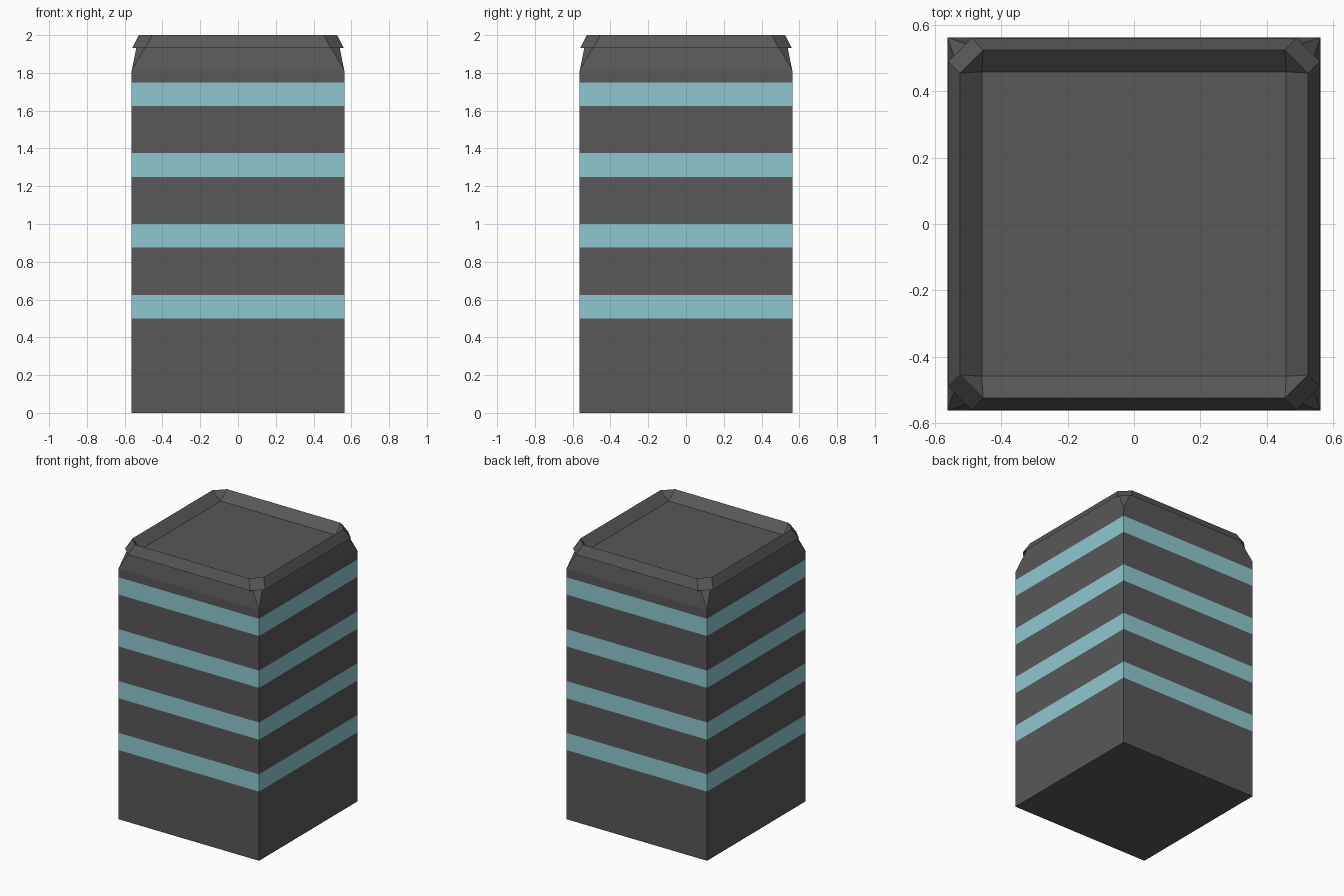
import bpy, bmesh

if "Cube" in bpy.data.objects:
    bpy.data.objects.remove(bpy.data.objects["Cube"])


def material(name, color):
    m = bpy.data.materials.new(name)
    m.diffuse_color = (*color, 1)
    m.use_nodes = True
    m.node_tree.nodes["Principled BSDF"].inputs["Base Color"].default_value = m.diffuse_color
    return m


DARK = material("dark_concrete", (0.10, 0.097, 0.097))
GLASS = material("blue_glass", (0.27, 0.58, 0.63))


def ring(bm, half, z, chamfer=0.0):
    """Loop of 8 verts: a square (chamfer 0) or a square with cut corners."""
    pts = []
    c = half - chamfer
    for a, b in (((half, -c), (half, c)),):
        for _ in range(4):
            pts += [a, b]
            a, b = (-a[1], a[0]), (-b[1], b[0])
    return [bm.verts.new((x, y, z)) for x, y in pts]


def loft(bm, lo, hi, mat=0):
    for i in range(8):
        j = (i + 1) % 8
        bm.faces.new((lo[i], lo[j], hi[j], hi[i])).material_index = mat


def finish(bm, name, mats):
    bmesh.ops.remove_doubles(bm, verts=bm.verts, dist=0.0005)
    me = bpy.data.meshes.new(name)
    bm.to_mesh(me)
    bm.free()
    for m in mats:
        me.materials.append(m)
    ob = bpy.data.objects.new(name, me)
    bpy.context.collection.objects.link(ob)
    return ob


W = 0.5625

# Shaft with four flush window bands, corners tapering off near the top
bm = bmesh.new()
levels = [0]
for k in range(4):
    levels += [0.5 + 0.375 * k, 0.625 + 0.375 * k]
levels.append(1.8125)
prev = ring(bm, W, 0)
bm.faces.new(prev[::-1])
for i, z in enumerate(levels[1:]):
    cur = ring(bm, W, z)
    loft(bm, prev, cur, i % 2)
    prev = cur
loft(bm, prev, ring(bm, 0.525, 2.0, 0.07))
finish(bm, "tower_shaft", [DARK, GLASS])

# Parapet: overhanging outer lip, sloping inwards to the sunken roof
bm = bmesh.new()
lip = ring(bm, 0.56, 1.932, 0.07)
crest = ring(bm, 0.525, 2.0, 0.07)
roof = ring(bm, 0.459, 1.938)
loft(bm, lip, crest)
loft(bm, crest, roof)
bm.faces.new(roof)
finish(bm, "roof_parapet", [DARK])
